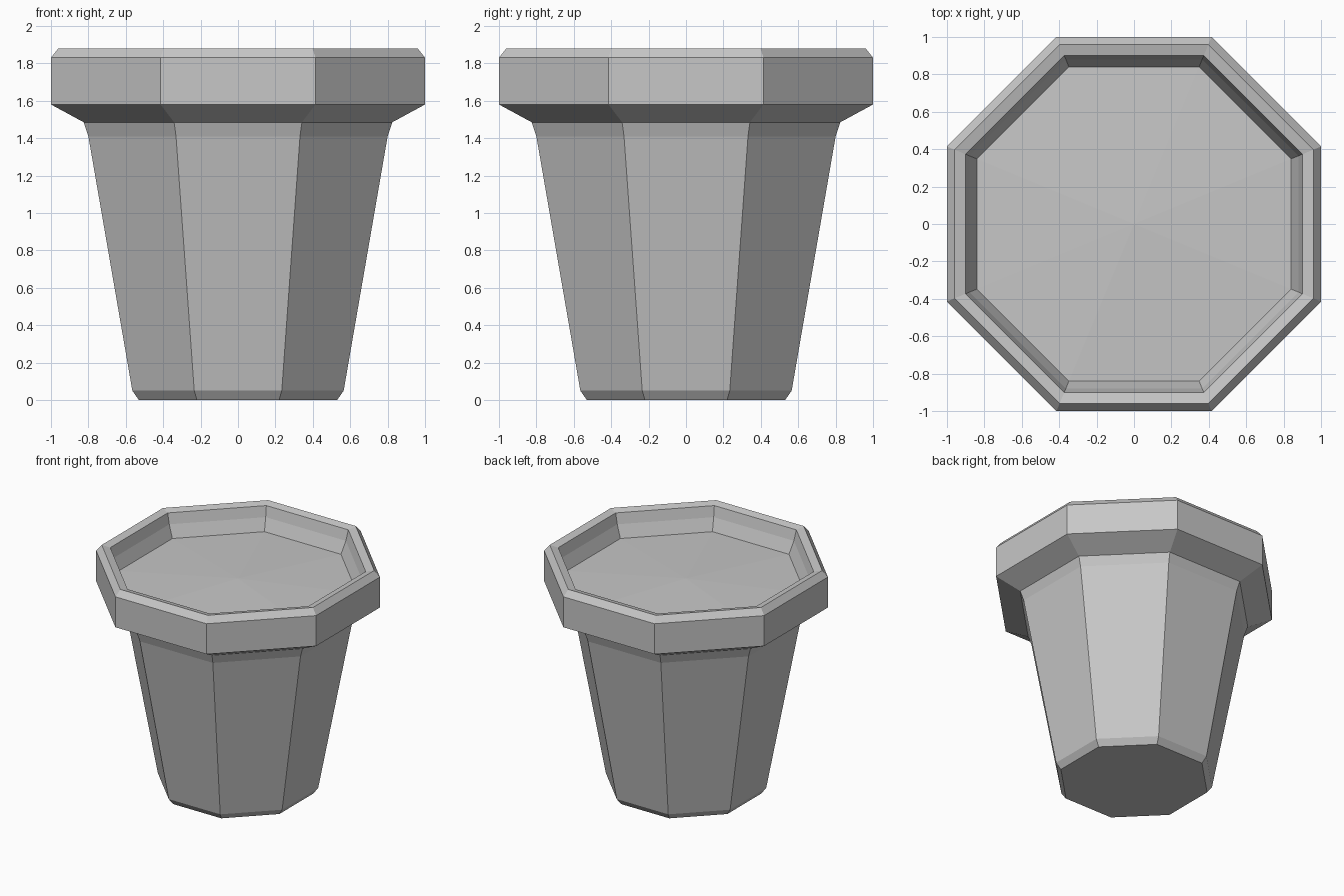
import bpy, bmesh, math

if "Cube" in bpy.data.objects:
    bpy.data.objects.remove(bpy.data.objects["Cube"])

SIDES = 8
TO_CORNER = 1 / math.cos(math.pi / SIDES)   # flat-to-flat radius -> corner radius

clay = bpy.data.materials.new("plain grey")
clay.diffuse_color = (0.57, 0.57, 0.57, 1)
clay.use_nodes = True
clay.node_tree.nodes["Principled BSDF"].inputs["Base Color"].default_value = clay.diffuse_color

# Half profile (flat radius, height): base, tapered wall, collar, lip, inner wall
PROFILE = [
    (0.53, 0.0), (0.565, 0.05), (0.80, 1.41), (0.825, 1.485),
    (1.0, 1.58), (1.0, 1.83), (0.96, 1.88), (0.90, 1.865),
    (0.88, 1.78), (0.84, 1.68),
]
FILL_CENTRE = 1.71   # slightly domed filling


def ring(bm, radius, z):
    """Octagon with its flats facing the axes."""
    r = radius * TO_CORNER
    angles = [(i + 0.5) * math.tau / SIDES for i in range(SIDES)]
    return [bm.verts.new((r * math.cos(a), r * math.sin(a), z)) for a in angles]


def make_object(name, bm):
    bmesh.ops.recalc_face_normals(bm, faces=bm.faces)
    mesh = bpy.data.meshes.new(name)
    bm.to_mesh(mesh)
    bm.free()
    mesh.materials.append(clay)
    obj = bpy.data.objects.new(name, mesh)
    bpy.context.collection.objects.link(obj)
    return obj


# Pot with closed bottom and domed filling, one continuous shell
bm = bmesh.new()
rings = [ring(bm, r, z) for r, z in PROFILE]
for low, high in zip(rings, rings[1:]):
    for i in range(SIDES):
        j = (i + 1) % SIDES
        bm.faces.new((low[i], low[j], high[j], high[i]))
bm.faces.new(rings[0][::-1])
centre = bm.verts.new((0, 0, FILL_CENTRE))
for i in range(SIDES):
    bm.faces.new((rings[-1][i], rings[-1][(i + 1) % SIDES], centre))
make_object("plant_pot", bm)
